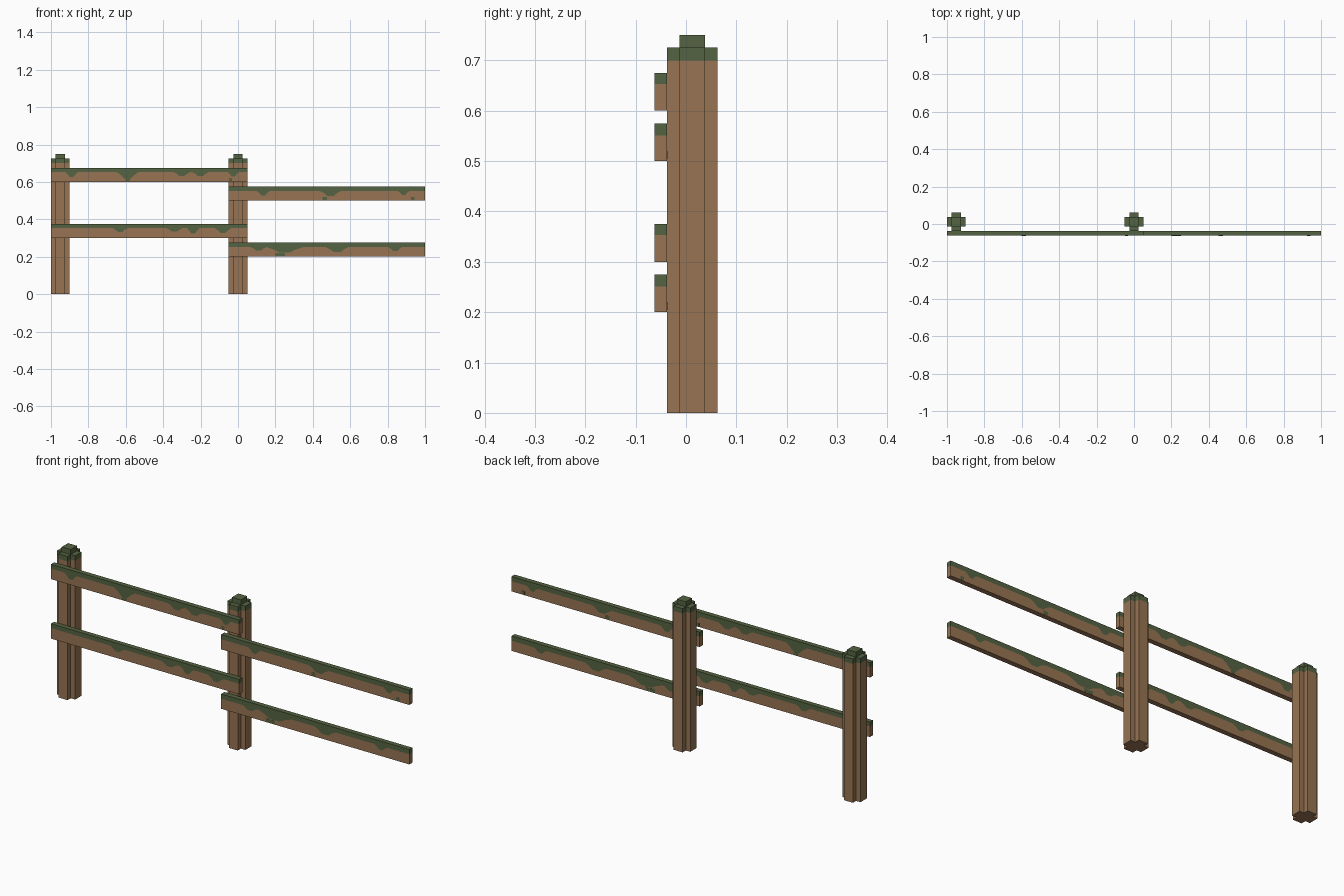
import bpy, bmesh

cube = bpy.data.objects.get("Cube")
if cube:
    bpy.data.objects.remove(cube, do_unlink=True)


def material(name, rgb):
    m = bpy.data.materials.new(name)
    m.use_nodes = True
    m.diffuse_color = (*rgb, 1)
    m.node_tree.nodes["Principled BSDF"].inputs["Base Color"].default_value = (*rgb, 1)
    return m


WOOD, MOSS = 0, 1
MATERIALS = [material("brown wood", (0.31, 0.175, 0.086)),
             material("green moss", (0.090, 0.125, 0.054))]


def finish(bm, name):
    bmesh.ops.remove_doubles(bm, verts=bm.verts, dist=1e-5)
    bmesh.ops.recalc_face_normals(bm, faces=bm.faces)
    mesh = bpy.data.meshes.new(name)
    bm.to_mesh(mesh)
    bm.free()
    for m in MATERIALS:
        mesh.materials.append(m)
    ob = bpy.data.objects.new(name, mesh)
    bpy.context.collection.objects.link(ob)
    return ob


def add_face(bm, points, mat):
    f = bm.faces.new([bm.verts.new(p) for p in points])
    f.material_index = mat


def post(name, cx, cy=0.0125):
    """Cross-shaped post with a mossy head and a raised square core."""
    bm = bmesh.new()
    a, b = 0.025, 0.05
    quarter = [(b, -a), (b, a), (a, a)]
    ring = []
    for _ in range(4):
        ring += quarter
        quarter = [(-y, x) for x, y in quarter]
    ring = [(cx + x, cy + y) for x, y in ring]
    core = ring[2::3]

    def walls(loop, z0, z1, mat):
        for p, q in zip(loop, loop[1:] + loop[:1]):
            add_face(bm, [(*p, z0), (*q, z0), (*q, z1), (*p, z1)], mat)

    walls(ring, 0, 0.7, WOOD)
    walls(ring, 0.7, 0.725, MOSS)
    walls(core, 0.725, 0.75, MOSS)
    add_face(bm, [(*p, 0) for p in reversed(ring)], WOOD)
    add_face(bm, [(*p, 0.75) for p in core], MOSS)
    for i in range(0, 12, 3):  # tops of the four arms
        add_face(bm, [(*ring[k % 12], 0.725) for k in (i - 1, i, i + 1, i + 2)], MOSS)
    return finish(bm, name)


Y0, Y1, HEIGHT = -0.0625, -0.0375, 0.075


def rail(name, x0, x1, z0, base, drips, specks=()):
    """Plank whose moss layer hangs down in drips: (centre, half width, depth)."""
    bm = bmesh.new()
    top = z0 + HEIGHT
    edge = [(x0, base)]
    for c, w, d in sorted(drips):
        edge += [(c - w, base), (c - w * 0.6, base + (d - base) * 0.45),
                 (c - w * 0.3, d), (c + w * 0.3, d),
                 (c + w * 0.6, base + (d - base) * 0.45), (c + w, base)]
    edge.append((x1, base))
    edge = [(min(max(x, x0), x1), top - d) for x, d in edge]
    for (xa, za), (xb, zb) in zip(edge, edge[1:]):
        if xb - xa < 1e-4:
            continue
        for y in (Y0, Y1):
            add_face(bm, [(xa, y, z0), (xb, y, z0), (xb, y, zb), (xa, y, za)], WOOD)
            add_face(bm, [(xa, y, za), (xb, y, zb), (xb, y, top), (xa, y, top)], MOSS)
        for z, mat in ((z0, WOOD), (top, MOSS)):
            add_face(bm, [(xa, Y0, z), (xb, Y0, z), (xb, Y1, z), (xa, Y1, z)], mat)
    for x, z in (edge[0], edge[-1]):
        add_face(bm, [(x, Y0, z0), (x, Y1, z0), (x, Y1, z), (x, Y0, z)], WOOD)
        add_face(bm, [(x, Y0, z), (x, Y1, z), (x, Y1, top), (x, Y0, top)], MOSS)
    finish(bm, name)

    # loose moss specks near the lower edge, as thin plates
    for i, (c, w) in enumerate(specks):
        bm = bmesh.new()
        bmesh.ops.create_cube(bm, size=1)
        for v in bm.verts:
            v.co = (c + v.co.x * 2 * w, (Y0 + Y1) / 2 + v.co.y * (Y1 - Y0 + 0.001),
                    z0 + 0.012 + v.co.z * 0.016)
        for f in bm.faces:
            f.material_index = MOSS
        finish(bm, f"{name}_moss_speck_{i + 1}")


post("right_post", -0.95)
post("middle_post", 0.0)

rail("upper_right_rail", -1, 0.05, 0.6, 0.022,
     [(-0.89, 0.035, 0.048), (-0.59, 0.06, 0.056), (-0.30, 0.045, 0.043),
      (-0.20, 0.045, 0.044), (-0.025, 0.03, 0.045)],
     [(-0.59, 0.012), (-0.04, 0.008)])
rail("lower_right_rail", -1, 0.05, 0.3, 0.022,
     [(-0.63, 0.04, 0.042), (-0.34, 0.045, 0.04), (-0.24, 0.035, 0.05),
      (-0.08, 0.045, 0.047)])
rail("upper_left_rail", -0.05, 1, 0.5, 0.024,
     [(0.135, 0.035, 0.047), (0.495, 0.055, 0.05), (0.885, 0.03, 0.045)],
     [(0.465, 0.012), (0.935, 0.009)])
rail("lower_left_rail", -0.05, 1, 0.2, 0.024,
     [(0.11, 0.04, 0.042), (0.25, 0.095, 0.052), (0.53, 0.06, 0.05),
      (0.84, 0.035, 0.045)],
     [(0.225, 0.025)])
